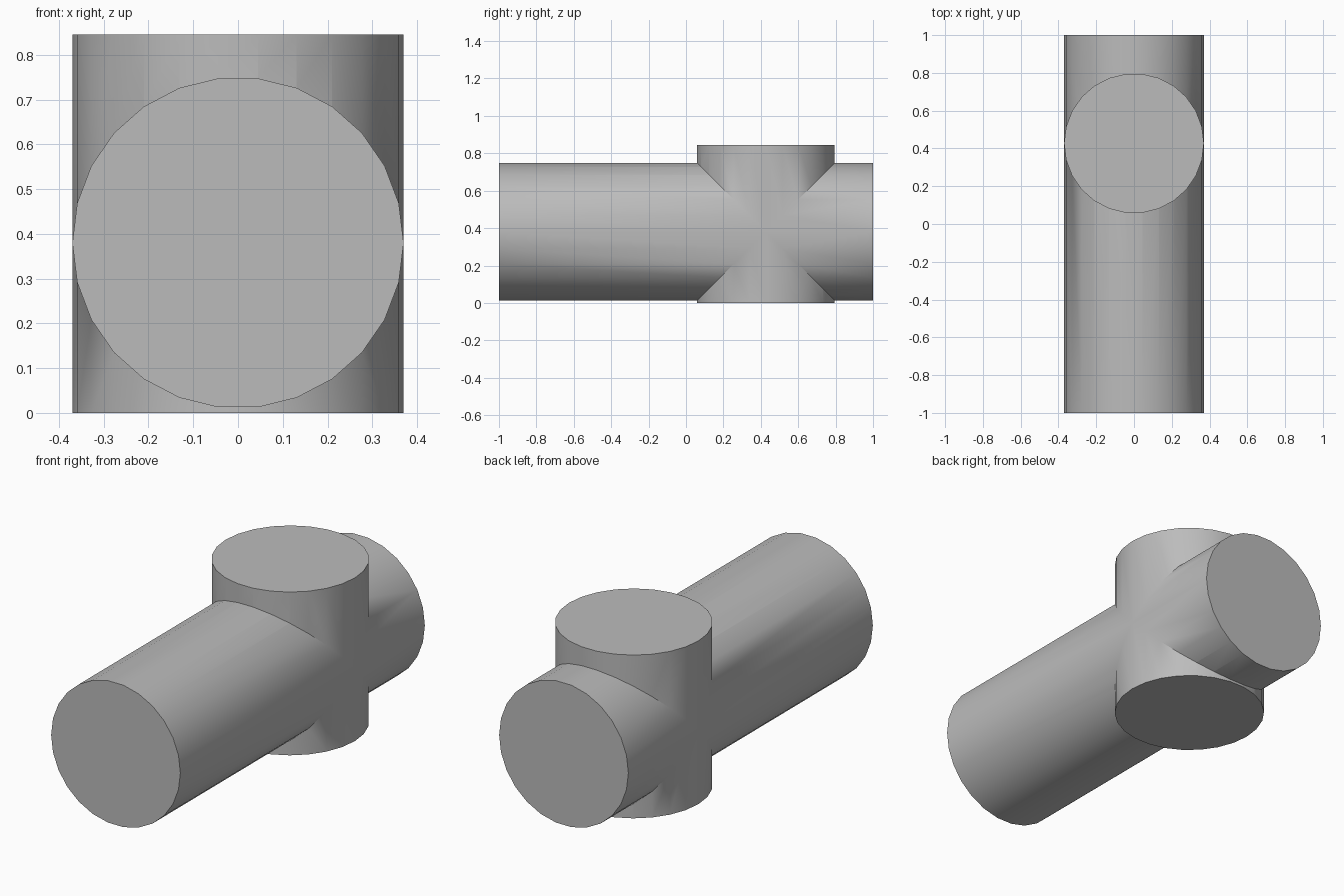
import bpy
import math

cube = bpy.data.objects.get("Cube")
if cube:
    bpy.data.objects.remove(cube, do_unlink=True)

RADIUS = 0.37
SIDES = 26
AXIS_Z = 0.38      # height of the long cylinder's axis
POST_Y = 0.427     # position of the upright cylinder
POST_HEIGHT = 0.845

grey = bpy.data.materials.new("plain grey")
grey.use_nodes = True
colour = (0.5, 0.5, 0.5, 1)
grey.diffuse_color = colour
grey.node_tree.nodes["Principled BSDF"].inputs["Base Color"].default_value = colour


def cylinder(name, length, location, tilt=0.0):
    """Capped cylinder with a vertex line on each x side."""
    bpy.ops.mesh.primitive_cylinder_add(vertices=SIDES, radius=RADIUS, depth=length)
    obj = bpy.context.object
    obj.name = name
    # Turn the ring so its corners lie on the x axis, then bake the pose
    obj.rotation_euler = (0, 0, math.pi / 2)
    bpy.ops.object.transform_apply(location=False, rotation=True, scale=False)
    obj.rotation_euler = (tilt, 0, 0)
    obj.location = location
    bpy.ops.object.transform_apply(location=True, rotation=True, scale=False)
    obj.data.materials.append(grey)
    return obj


# Upright post and long horizontal barrel
post = cylinder("upright_post", POST_HEIGHT, (0, POST_Y, POST_HEIGHT / 2))
barrel = cylinder("crossed_cylinders", 2.0, (0, 0, AXIS_Z), math.pi / 2)

# Fuse the two into one skin
union = barrel.modifiers.new("union", "BOOLEAN")
union.operation = "UNION"
union.solver = "EXACT"
union.object = post
bpy.context.view_layer.objects.active = barrel
bpy.ops.object.modifier_apply(modifier=union.name)
bpy.data.objects.remove(post, do_unlink=True)

# Smooth walls with crisp caps and seams
bpy.ops.object.select_all(action="DESELECT")
barrel.select_set(True)
bpy.context.view_layer.objects.active = barrel
bpy.ops.object.shade_smooth_by_angle(angle=math.radians(30))
